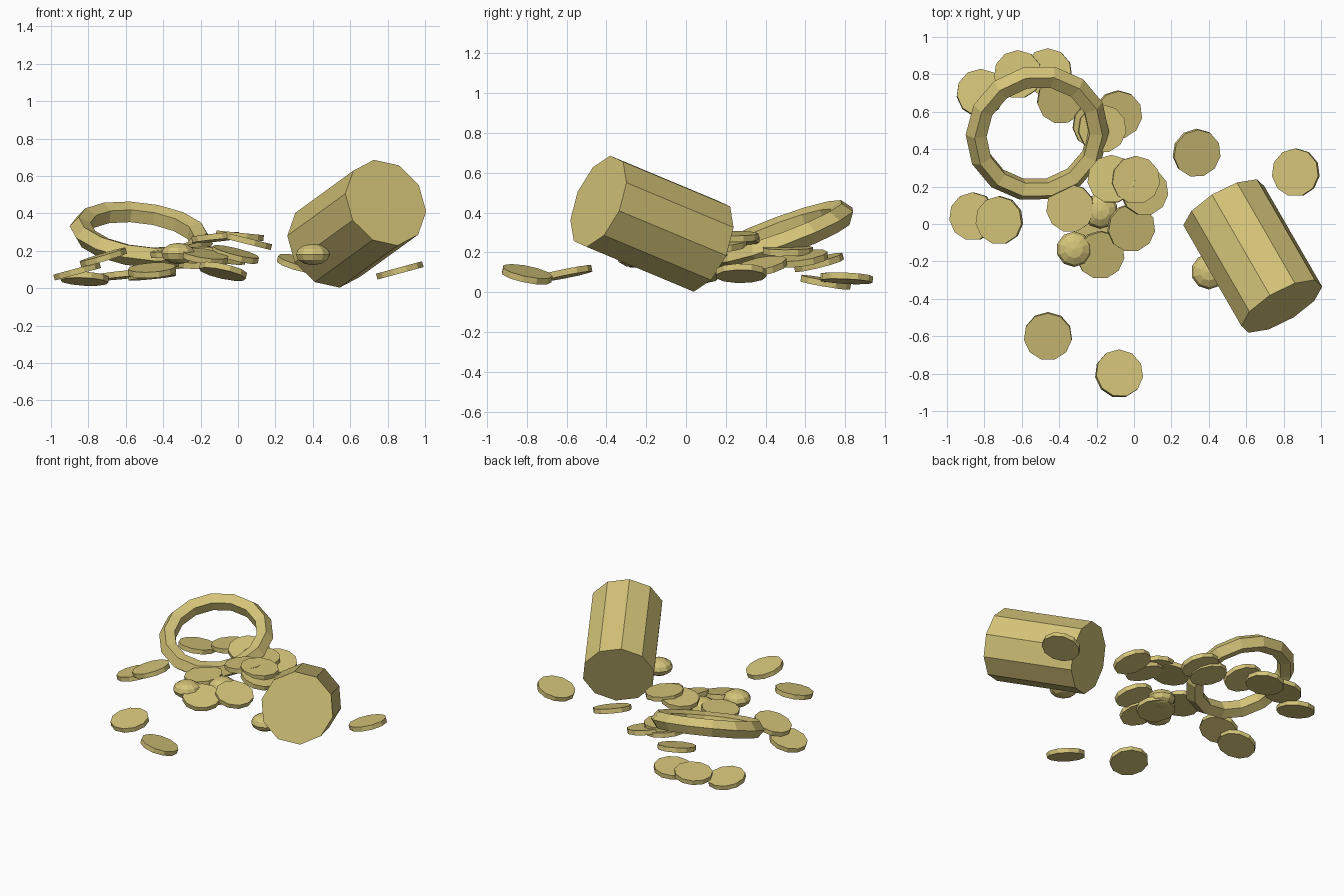
import bpy, math
from mathutils import Vector, Matrix

if "Cube" in bpy.data.objects:
    bpy.data.objects.remove(bpy.data.objects["Cube"], do_unlink=True)

GOLD = (0.66, 0.55, 0.19, 1)
gold = bpy.data.materials.new("pale gold")
gold.use_nodes = True
gold.diffuse_color = GOLD
gold.node_tree.nodes["Principled BSDF"].inputs["Base Color"].default_value = GOLD


def finish(name):
    ob = bpy.context.object
    ob.name = name
    ob.data.materials.append(gold)
    return ob


def tilt(sx, sy):
    """Rotation laying a flat part on a plane with the given slopes."""
    normal = Vector((-sx, -sy, 1))
    return Vector((0, 0, 1)).rotation_difference(normal).to_euler()


# Coins: x, y, z, slope along x, slope along y
coins = [
    (-.82, .70, .05, -.05, -.17), (-.62, .80, .07, .1, -.05),
    (-.46, .81, .07, .1, -.05), (-.39, .665, .15, -.1, .25),
    (-.20, .53, .17, -.15, .1), (-.085, .585, .17, -.2, .15),
    (-.17, .51, .21, -.1, 0), (-.86, .04, .09, .27, 0),
    (-.72, .02, .165, .3, .05), (-.34, .085, .19, .1, .05),
    (-.12, .24, .27, .1, -.05), (.01, .235, .28, -.1, 0),
    (.055, .175, .25, -.25, 0), (-.015, -.02, .18, -.25, .15),
    (-.18, -.165, .17, -.15, .2), (-.19, 0, .13, 0, .1),
    (.335, .38, .13, -.25, .2), (.865, .275, .095, .27, 0),
    (-.46, -.60, .095, .06, .2), (-.08, -.80, .09, -.22, -.2),
]
for i, (x, y, z, sx, sy) in enumerate(coins):
    bpy.ops.mesh.primitive_cylinder_add(vertices=11, radius=.129, depth=.032,
                                        location=(x, y, z), rotation=tilt(sx, sy))
    finish(f"coin_{i + 1}")

# Beads: small flattened balls among the coins
for i, loc in enumerate([(-.32, -.135, .185), (.40, -.255, .18), (-.18, .07, .17)]):
    bpy.ops.mesh.primitive_uv_sphere_add(segments=10, ring_count=6, radius=.095, location=loc)
    finish(f"bead_{i + 1}").scale.z = .6

# Bangle resting on the pile
bpy.ops.mesh.primitive_torus_add(major_segments=14, minor_segments=5, major_radius=.326,
                                 minor_radius=.06, location=(-.517, .485, .285),
                                 rotation=tilt(-.13, .37))
finish("bangle")

# Tipped cup: ten-sided solid barrel lying on its back edge
front, back = Vector((.79, -.44, .457)), Vector((.48, .098, .232))
axis = (front - back).normalized()
side = axis.cross((0, 0, 1)).normalized() * -1
up = side.cross(axis) if side.cross(axis).z > 0 else axis.cross(side)
twist = math.radians(30)
ridge = up * math.cos(twist) + side * math.sin(twist)
if side.x < 0:
    ridge = up * math.cos(twist) - side * math.sin(twist)
bpy.ops.mesh.primitive_cylinder_add(vertices=10, radius=.245, depth=(front - back).length)
cup = finish("cup")
# The cylinder's first vertex lies along its local y axis
cup.matrix_world = Matrix.Translation((front + back) / 2) @ Matrix(
    (ridge.cross(axis), ridge, axis)).transposed().to_4x4()
